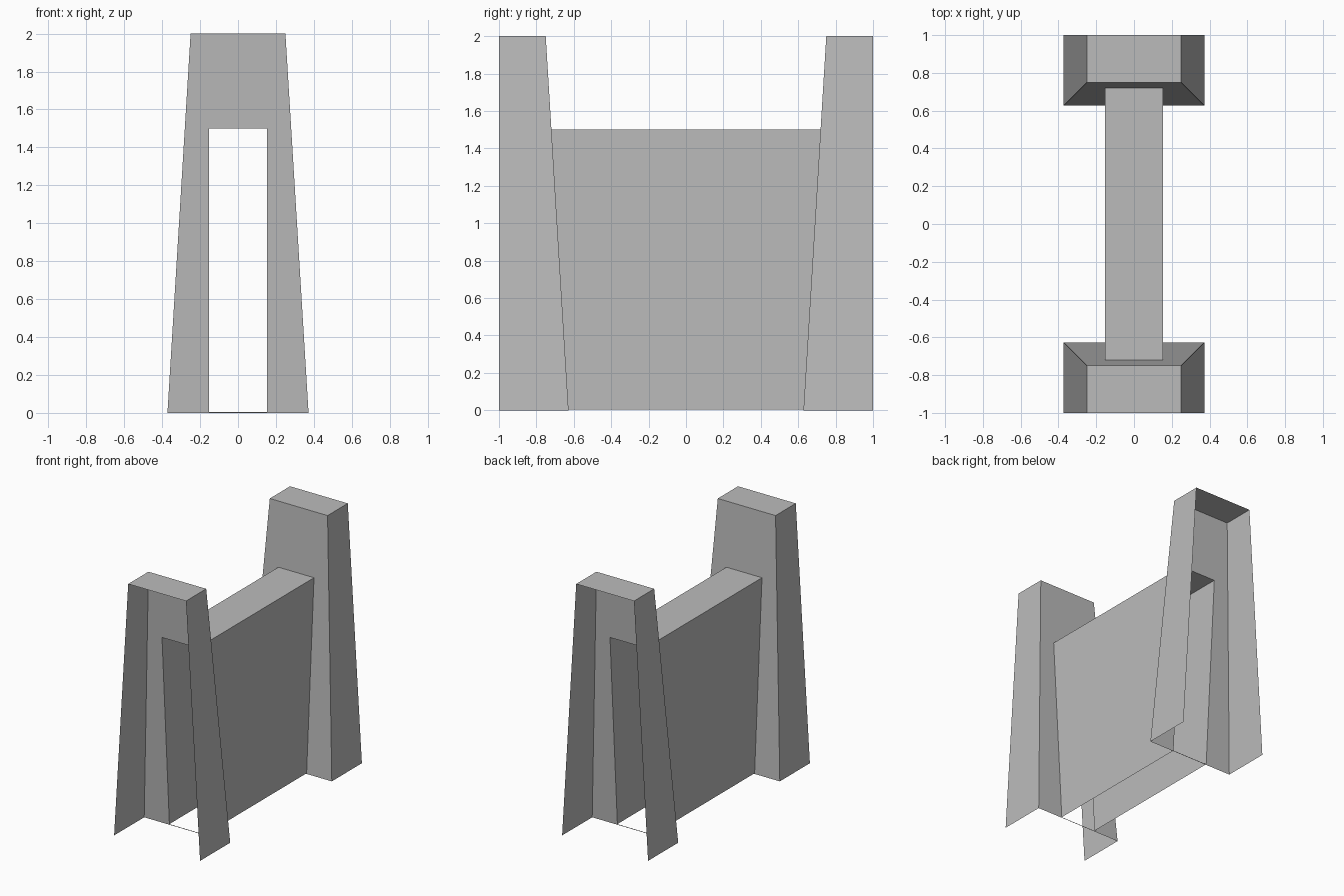
import bpy
import bmesh

cube = bpy.data.objects.get("Cube")
if cube:
    bpy.data.objects.remove(cube, do_unlink=True)

HEIGHT, OUTER = 2.0, 1.0          # post height and depth of its open outer side
BASE_X, TOP_X = 0.372, 0.25       # half widths of the post
BASE_Y, TOP_Y = 0.628, 0.75       # sloping inner side of the post
WALL_X, WALL_Z, SILL = 0.154, 1.5, 0.005

grey = bpy.data.materials.new("plain grey")
grey.use_nodes = True
grey.diffuse_color = (0.5, 0.5, 0.5, 1)
grey.node_tree.nodes["Principled BSDF"].inputs["Base Color"].default_value = grey.diffuse_color


def inner(x, z):
    """Point on the sloping inner side of the back post."""
    return (x, BASE_Y + (TOP_Y - BASE_Y) * z / HEIGHT, z)


def add_part(name, polygons, axis):
    """Open shell from a few polygons, mirrored along one axis."""
    bm = bmesh.new()
    for polygon in polygons:
        bm.faces.new([bm.verts.new(p) for p in polygon])
    bmesh.ops.remove_doubles(bm, verts=bm.verts, dist=0.0001)
    mesh = bpy.data.meshes.new(name)
    bm.to_mesh(mesh)
    bm.free()
    mesh.materials.append(grey)
    obj = bpy.data.objects.new(name, mesh)
    bpy.context.collection.objects.link(obj)
    mirror = obj.modifiers.new("Mirror", "MIRROR")
    mirror.use_axis = [axis == "x", axis == "y", False]
    return obj


# Tapered posts, hollow and open at the outer side and the bottom
top = [(-TOP_X, TOP_Y, HEIGHT), (TOP_X, TOP_Y, HEIGHT),
       (TOP_X, OUTER, HEIGHT), (-TOP_X, OUTER, HEIGHT)]
right_side = [(-BASE_X, OUTER, 0), inner(-BASE_X, 0),
              inner(-TOP_X, HEIGHT), (-TOP_X, OUTER, HEIGHT)]
left_side = [(-x, y, z) for x, y, z in reversed(right_side)]

# Inner side with a slot opening into the wall
slotted = [inner(x, z) for x, z in (
    (-BASE_X, 0), (-WALL_X, 0), (-WALL_X, WALL_Z), (WALL_X, WALL_Z),
    (WALL_X, 0), (BASE_X, 0), (TOP_X, HEIGHT), (-TOP_X, HEIGHT))]
sill = [inner(x, z) for x, z in (
    (-WALL_X, 0), (WALL_X, 0), (WALL_X, SILL), (-WALL_X, SILL))]
add_part("end_posts", [top, right_side, left_side, slotted, sill], "y")


# Hollow wall between the posts, open at the ends and the bottom
def front(point):
    return (point[0], -point[1], point[2])


low, high, middle = inner(WALL_X, SILL), inner(WALL_X, WALL_Z), inner(0, WALL_Z)
wall_side = [front(low), low, high, front(high)]
wall_top = [front(high), high, middle, front(middle)]
add_part("middle_wall", [wall_side, wall_top], "x")
